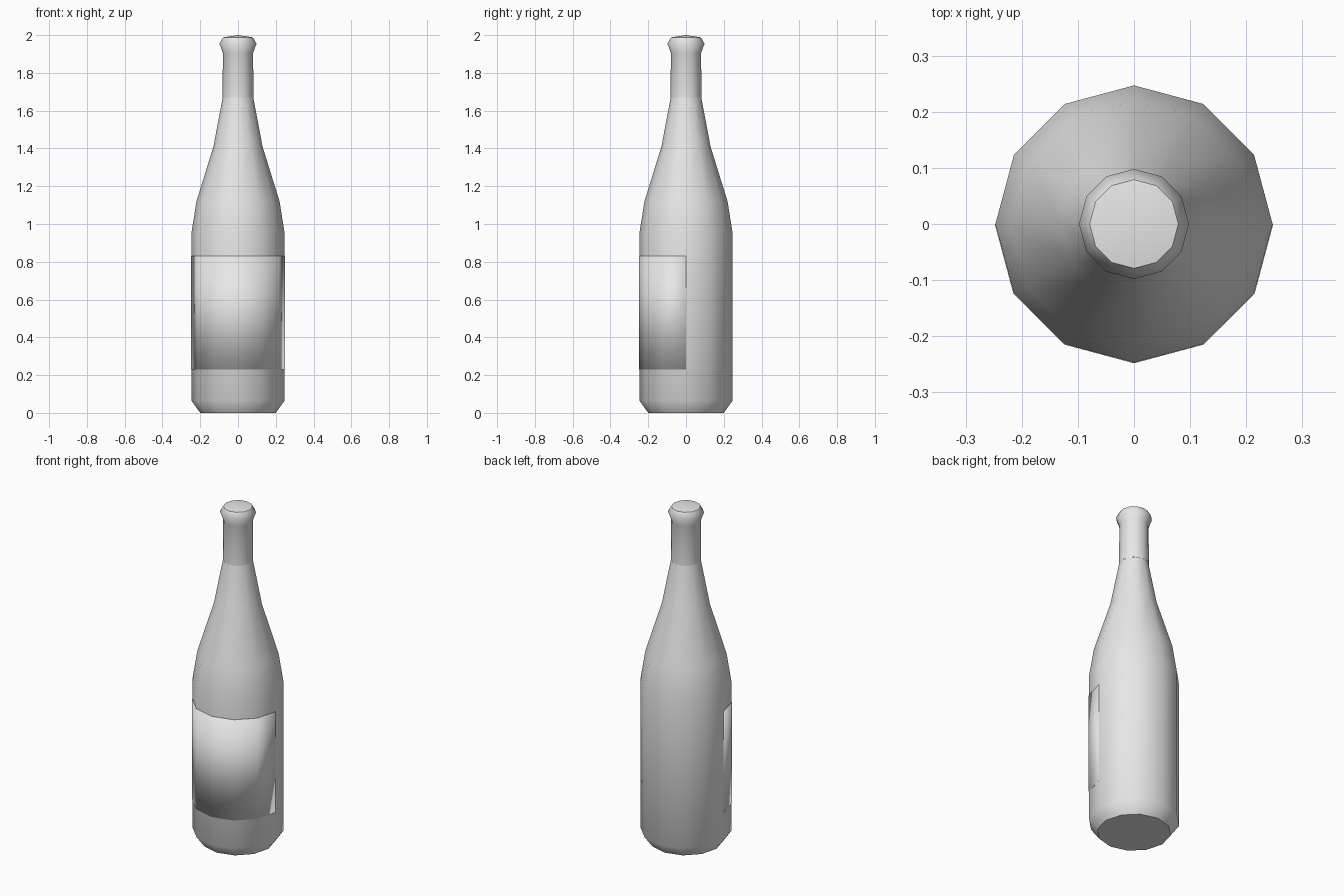
import bpy
import bmesh
from math import sin, cos, pi, radians

SIDES = 12
RADIUS = 0.247

cube = bpy.data.objects.get("Cube")
if cube:
    bpy.data.objects.remove(cube, do_unlink=True)

# One plain grey for the whole bottle
grey = bpy.data.materials.new("plain grey")
grey.use_nodes = True
grey.diffuse_color = (0.8, 0.8, 0.8, 1)
grey.node_tree.nodes["Principled BSDF"].inputs["Base Color"].default_value = (0.8, 0.8, 0.8, 1)


def lathe(name, profile, first=0, steps=SIDES, close_bottom=False, peak=None, smooth=45):
    """Turn a (radius, height) profile round z; a full turn closes on itself."""
    bm = bmesh.new()
    full = steps == SIDES
    columns = steps if full else steps + 1
    rings = []
    for r, z in profile:
        angles = [2 * pi * (first + i) / SIDES for i in range(columns)]
        rings.append([bm.verts.new((r * cos(a), r * sin(a), z)) for a in angles])
    for low, high in zip(rings, rings[1:]):
        for i in range(steps):
            j = (i + 1) % columns
            bm.faces.new((low[i], low[j], high[j], high[i]))
    if close_bottom:
        bm.faces.new(rings[0][::-1])
    if peak is not None:
        tip = bm.verts.new((0, 0, peak))
        for i in range(steps):
            bm.faces.new((rings[-1][i], rings[-1][(i + 1) % columns], tip))
    mesh = bpy.data.meshes.new(name)
    bm.to_mesh(mesh)
    bm.free()
    mesh.materials.append(grey)
    obj = bpy.data.objects.new(name, mesh)
    bpy.context.collection.objects.link(obj)
    bpy.ops.object.select_all(action='DESELECT')
    obj.select_set(True)
    bpy.context.view_layer.objects.active = obj
    bpy.ops.object.shade_smooth_by_angle(angle=radians(smooth))
    return obj


# Body with bevelled foot and sloping shoulder
lathe("bottle_body", [(0.2, 0), (RADIUS, 0.065), (RADIUS, 0.95), (0.22, 1.12),
                      (0.13, 1.41), (0.081, 1.67)], close_bottom=True)

# Neck wrap flaring into the lip
lathe("neck_and_lip", [(0.082, 1.67), (0.08, 1.905), (0.098, 1.955), (0.079, 1.988)],
      smooth=65)

# Shallow cap closing the mouth
lathe("mouth_cap", [(0.079, 1.988)], peak=2.0)

# Thin label over the front half
label = lathe("front_label", [(RADIUS + 0.0012, 0.23), (RADIUS + 0.0012, 0.83)],
              first=SIDES // 2, steps=SIDES // 2)
rim = label.modifiers.new("thickness", 'SOLIDIFY')
rim.thickness = 0.001
rim.offset = -1
